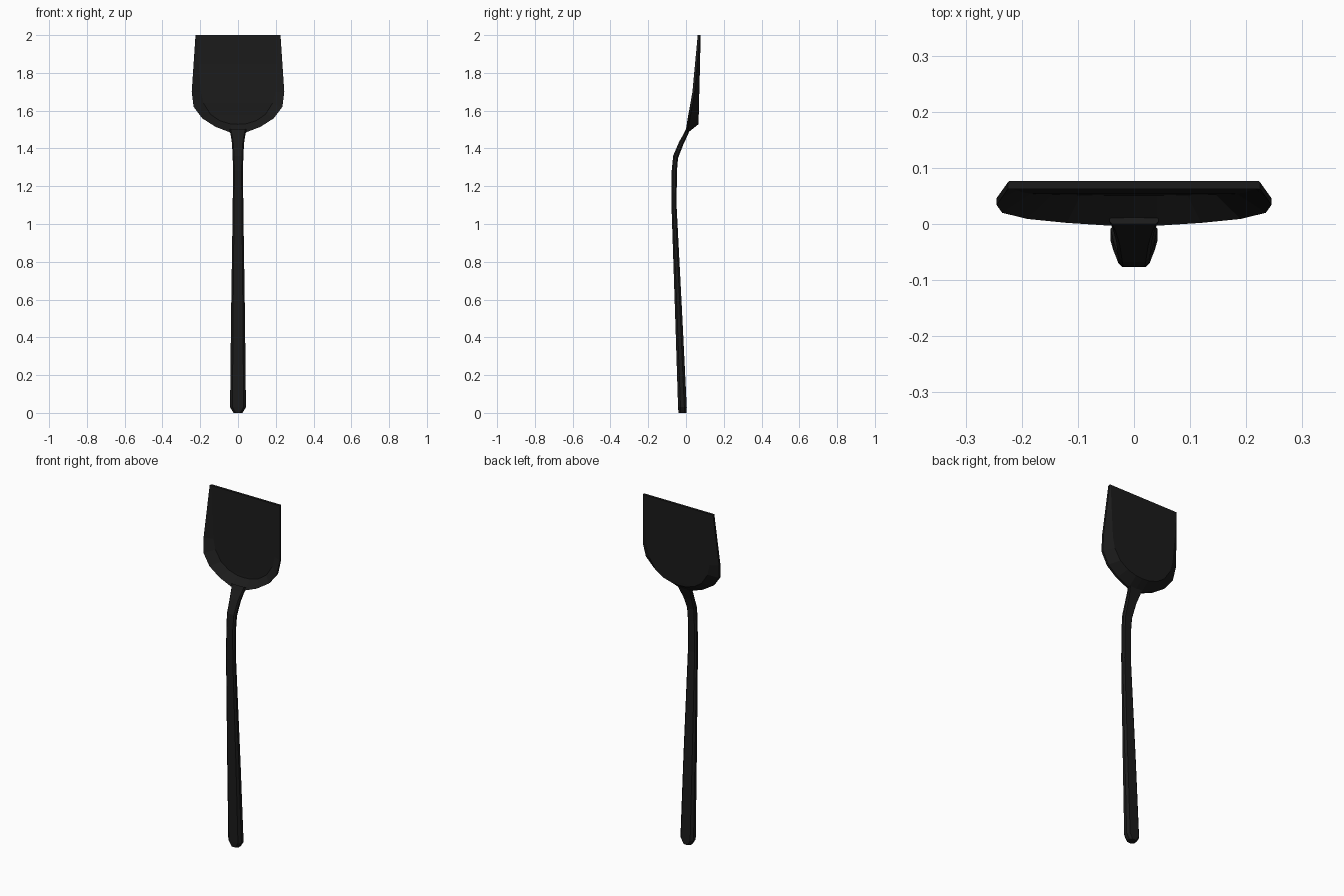
import bpy, bmesh

if "Cube" in bpy.data.objects:
    bpy.data.objects.remove(bpy.data.objects["Cube"])

black = bpy.data.materials.new("black_plastic")
black.diffuse_color = (0.011, 0.011, 0.011, 1)
black.use_nodes = True
black.node_tree.nodes["Principled BSDF"].inputs["Base Color"].default_value = black.diffuse_color


def finish(bm, name):
    bmesh.ops.recalc_face_normals(bm, faces=bm.faces)
    mesh = bpy.data.meshes.new(name)
    bm.to_mesh(mesh)
    bm.free()
    mesh.materials.append(black)
    obj = bpy.data.objects.new(name, mesh)
    bpy.context.collection.objects.link(obj)
    return obj


# Blade: a shallow scoop, half outline from the top corner to the bottom centre
rim = [(0.225, 0.062, 2.0), (0.235, 0.048, 1.85), (0.245, 0.034, 1.7),
       (0.235, 0.020, 1.62), (0.19, 0.009, 1.56), (0.12, 0.002, 1.515),
       (0.042, -0.003, 1.485), (0, -0.004, 1.482)]
floor = [(0.217, 0.0625, 2.0), (0.208, 0.060, 1.85), (0.197, 0.056, 1.7),
         (0.183, 0.054, 1.64), (0.145, 0.053, 1.58), (0.095, 0.052, 1.546),
         (0.04, 0.051, 1.53), (0, 0.051, 1.528)]


def ring(bm, half, dy=0.0, grow=1.0):
    """Mirrored open outline, optionally pushed back and widened."""
    full = half + [(-x, y, z) for x, y, z in half[-2::-1]]
    return [bm.verts.new((x * grow, y + dy, z)) for x, y, z in full]


bm = bmesh.new()
rings = [ring(bm, floor), ring(bm, rim), ring(bm, rim, 0.012),
         ring(bm, floor, 0.0145, 1.02)]
for a, b in zip(rings, rings[1:]):
    for i in range(len(a) - 1):
        bm.faces.new((a[i], a[i + 1], b[i + 1], b[i]))
for r in (rings[0], rings[3]):
    # floor strips run straight across, so they follow the gentle bend
    n = len(r)
    for i in range(n // 2):
        vs = [r[i], r[i + 1], r[n - 2 - i], r[n - 1 - i]]
        bm.faces.new(list(dict.fromkeys(vs)))
bm.faces.new([r[0] for r in rings] + [r[-1] for r in reversed(rings)])
finish(bm, "blade")

# Handle: chamfered bar lofted through (z, front y, back y, half width)
stations = [(0.0, -0.040, 0.003, 0.024), (0.03, -0.042, 0.004, 0.042),
            (0.5, -0.057, -0.019, 0.037), (1.1, -0.077, -0.050, 0.028),
            (1.28, -0.076, -0.048, 0.027), (1.355, -0.068, -0.042, 0.028),
            (1.43, -0.036, -0.013, 0.032), (1.47, -0.013, 0.006, 0.038),
            (1.497, 0.000, 0.018, 0.044)]
bm = bmesh.new()
loops = []
for k, (z, f, b, w) in enumerate(stations):
    c = 0.28 * (b - f)
    lift = 0.012 if k > 4 else 0.0
    section = [(-w + c, f), (w - c, f), (w, f + c), (w, b - c),
               (w - c, b), (-w + c, b), (-w, b - c), (-w, f + c)]
    loops.append([bm.verts.new((x, y, z + lift * (0.5 - (y - f) / (b - f))))
                  for x, y in section])
for a, b in zip(loops, loops[1:]):
    for i in range(8):
        j = (i + 1) % 8
        bm.faces.new((a[i], a[j], b[j], b[i]))
bm.faces.new(loops[0])
bm.faces.new(loops[-1])
finish(bm, "handle")
